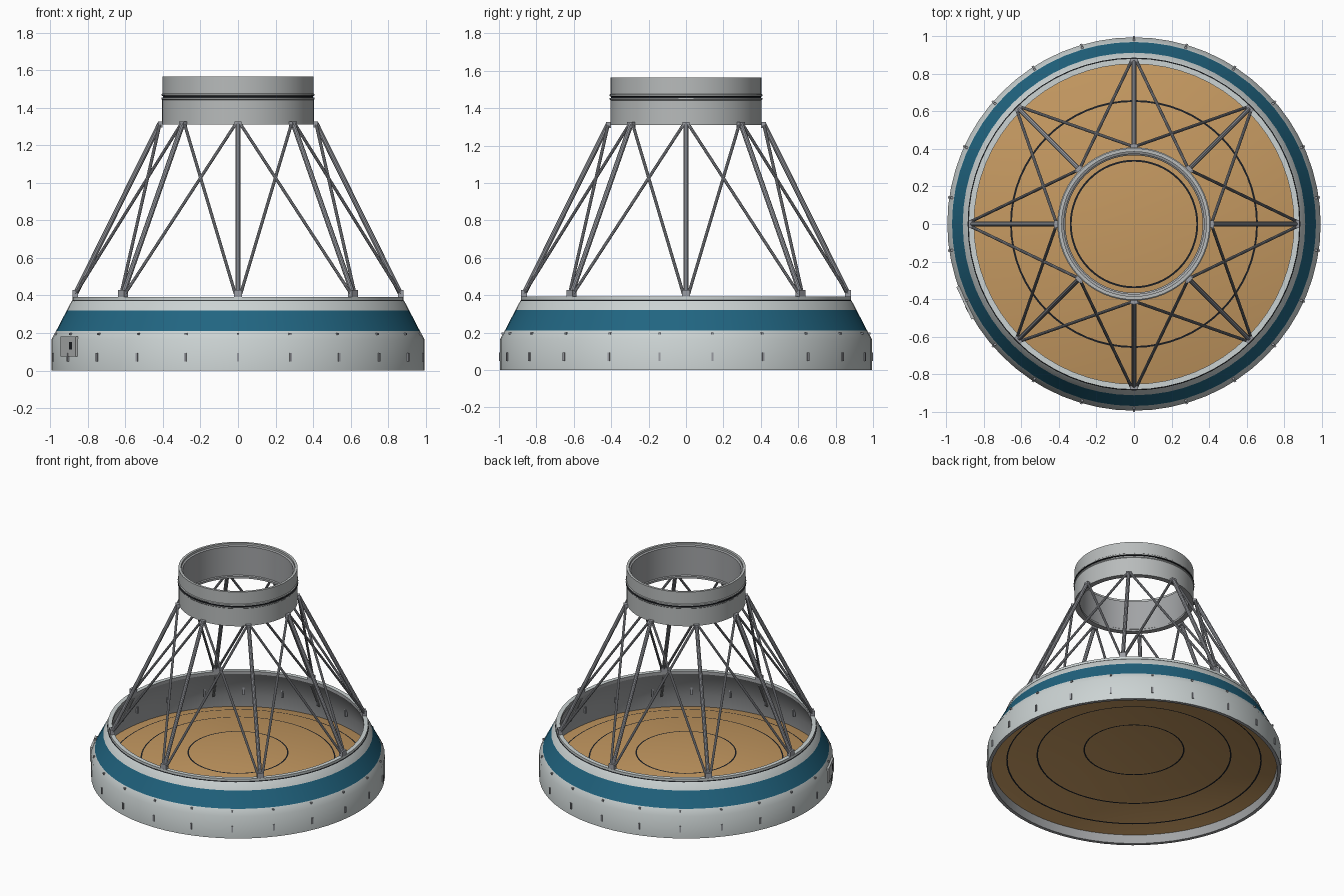
import bpy, bmesh
from math import sin, cos, pi, radians, sqrt
from mathutils import Vector, Matrix

cube = bpy.data.objects.get("Cube")
if cube:
    bpy.data.objects.remove(cube, do_unlink=True)


def material(name, rgb):
    m = bpy.data.materials.new(name)
    m.use_nodes = True
    colour = (*rgb, 1)
    m.diffuse_color = colour
    m.node_tree.nodes["Principled BSDF"].inputs["Base Color"].default_value = colour
    return m


SHELL = material("pale grey", (0.60, 0.65, 0.65))
TEAL = material("teal blue", (0.015, 0.13, 0.22))
INNER = material("mid grey", (0.36, 0.37, 0.38))
COLLAR = material("collar grey", (0.48, 0.50, 0.50))
STRUT = material("strut grey", (0.33, 0.34, 0.37))
TAN = material("tan", (0.56, 0.32, 0.12))
DARK = material("near black", (0.012, 0.014, 0.018))


def finish(name, bm, mats, smooth=True):
    bmesh.ops.recalc_face_normals(bm, faces=bm.faces)
    mesh = bpy.data.meshes.new(name)
    bm.to_mesh(mesh)
    bm.free()
    for m in mats:
        mesh.materials.append(m)
    ob = bpy.data.objects.new(name, mesh)
    bpy.context.collection.objects.link(ob)
    if smooth:
        bpy.ops.object.select_all(action="DESELECT")
        ob.select_set(True)
        bpy.context.view_layer.objects.active = ob
        bpy.ops.object.shade_smooth_by_angle(angle=radians(30))
    return ob


def lathe(name, profile, mats, sides=64):
    """Closed (radius, height, material) profile turned around z."""
    bm = bmesh.new()
    rings = [[bm.verts.new((r * cos(2 * pi * i / sides), r * sin(2 * pi * i / sides), z))
              for i in range(sides)] for r, z, _ in profile]
    for k, (_, _, mat) in enumerate(profile):
        a, b = rings[k], rings[(k + 1) % len(rings)]
        for i in range(sides):
            j = (i + 1) % sides
            bm.faces.new((a[i], a[j], b[j], b[i])).material_index = mats.index(mat)
    bmesh.ops.remove_doubles(bm, verts=bm.verts, dist=0.0001)
    bmesh.ops.dissolve_degenerate(bm, edges=bm.edges, dist=0.0001)
    return finish(name, bm, mats)


def polar(r, degrees, z):
    a = radians(degrees)
    return Vector((r * cos(a), r * sin(a), z))


def add_rod(bm, p, q, radius):
    d = q - p
    mat = Matrix.Translation((p + q) / 2) @ d.to_track_quat("Z", "Y").to_matrix().to_4x4()
    bmesh.ops.create_cone(bm, cap_ends=True, segments=10, radius1=radius,
                          radius2=radius, depth=d.length, matrix=mat)


def add_box(bm, r, degrees, z, size):
    """Box facing outward: size is (depth, width, height)."""
    mat = (Matrix.Translation(polar(r, degrees, z))
           @ Matrix.Rotation(radians(degrees), 4, "Z") @ Matrix.Diagonal((*size, 1)))
    bmesh.ops.create_cube(bm, size=1, matrix=mat)


# Base shell with teal stripe and flat rim
lathe("base_shell", [
    (0.994, 0, SHELL), (0.994, 0.165, SHELL), (0.969, 0.21, TEAL),
    (0.912, 0.32, SHELL), (0.886, 0.37, DARK), (0.882, 0.374, SHELL),
    (0.882, 0.392, SHELL), (0.852, 0.392, INNER), (0.852, 0.37, INNER),
    (0.885, 0.32, INNER), (0.965, 0.16, INNER), (0.97, 0, INNER),
], [SHELL, TEAL, INNER, DARK])

# Domed floor with dark seam circles on both faces
SPHERE = 3.9


def dome_z(r):
    return 0.195 + sqrt(SPHERE ** 2 - r ** 2) - SPHERE


seams = (0.337, 0.655, 0.86)
radii = [0, 0.15, 0.25]
for s, extra in zip(seams, (0.5, 0.76, 0.93)):
    radii += [s - 0.005, s + 0.005, extra]
radii.append(0.97)


def seam_colour(a, b):
    return DARK if any(a < s < b for s in seams) else TAN


top = [(r, dome_z(r), seam_colour(r, n)) for r, n in zip(radii, radii[1:] + [0.97])]
down = radii[::-1]
under = [(r, dome_z(r) - 0.008, seam_colour(n, r)) for r, n in zip(down, down[1:] + [0])]
lathe("domed_floor", top + under, [TAN, DARK])

# Upper collar with grooved band
lathe("upper_collar", [
    (0.404, 1.31, COLLAR), (0.404, 1.442, COLLAR), (0.408, 1.446, COLLAR),
    (0.408, 1.453, DARK), (0.400, 1.455, DARK), (0.400, 1.462, DARK),
    (0.408, 1.464, COLLAR), (0.408, 1.472, COLLAR), (0.403, 1.476, COLLAR),
    (0.403, 1.565, COLLAR), (0.385, 1.565, COLLAR), (0.385, 1.55, INNER),
    (0.373, 1.545, INNER), (0.373, 1.33, INNER), (0.366, 1.325, INNER),
    (0.366, 1.31, INNER),
], [COLLAR, INNER, DARK])

# Truss: main legs, crossing braces and their brackets
legs, braces = bmesh.new(), bmesh.new()
feet, brackets = bmesh.new(), bmesh.new()
for k in range(8):
    a = 45 * k
    foot = polar(0.865, a, 0.41)
    add_rod(legs, foot, polar(0.416, a, 1.315), 0.0135)
    for side in (-1, 1):
        add_rod(braces, polar(0.865, a + side, 0.41),
                polar(0.418, a + side * 42.5, 1.305), 0.0085)
    add_box(feet, 0.866, a, 0.408, (0.03, 0.045, 0.04))
    add_box(brackets, 0.414, a, 1.31, (0.026, 0.036, 0.03))
finish("truss_legs", legs, [STRUT])
finish("truss_braces", braces, [STRUT])
finish("truss_feet", feet, [STRUT], False)
finish("truss_brackets", brackets, [STRUT], False)

# Small fittings around the shell, with matching clips on the inner wall
pins, studs, clips = bmesh.new(), bmesh.new(), bmesh.new()
for k in range(22):
    a = 360 * (k + 0.5) / 22
    add_box(pins, 0.994, a, 0.07, (0.012, 0.012, 0.045))
    add_box(studs, 0.980, a, 0.195, (0.014, 0.012, 0.012))
    add_box(clips, 0.935, a, 0.205, (0.014, 0.012, 0.06))
finish("shell_pins", pins, [STRUT], False)
finish("shell_studs", studs, [STRUT], False)
finish("inner_clips", clips, [STRUT], False)

# Inner wall ribs
ribs = bmesh.new()
for k in range(8):
    add_rod(ribs, polar(0.955, 45 * k, 0.16), polar(0.865, 45 * k, 0.35), 0.008)
finish("inner_ribs", ribs, [INNER])

# Side hatch plate with recess slot
hatch, slot = bmesh.new(), bmesh.new()
add_box(hatch, 0.991, 205, 0.128, (0.016, 0.19, 0.105))
finish("hatch_plate", hatch, [COLLAR], False)
add_box(slot, 0.999, 207, 0.133, (0.005, 0.035, 0.04))
finish("hatch_slot", slot, [DARK], False)
